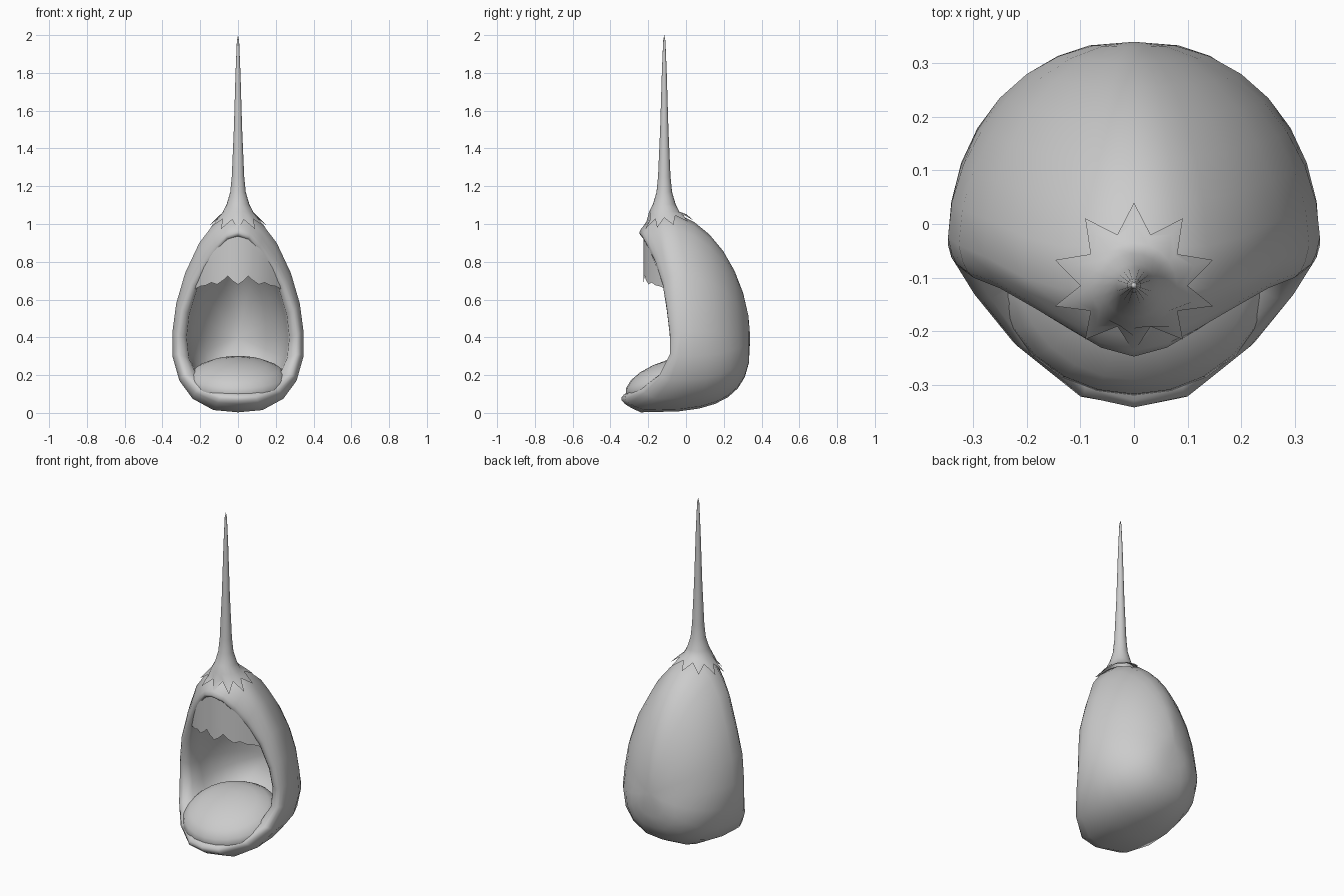
import bpy, math
from mathutils import Vector, Matrix

if "Cube" in bpy.data.objects:
    bpy.data.objects.remove(bpy.data.objects["Cube"])


def make(name, verts, faces, angle=60):
    me = bpy.data.meshes.new(name)
    me.from_pydata([tuple(v) for v in verts], [], faces)
    me.update()
    ob = bpy.data.objects.new(name, me)
    bpy.context.collection.objects.link(ob)
    bpy.ops.object.select_all(action='DESELECT')
    bpy.context.view_layer.objects.active = ob
    ob.select_set(True)
    bpy.ops.object.mode_set(mode='EDIT')
    bpy.ops.mesh.select_all(action='SELECT')
    bpy.ops.mesh.normals_make_consistent(inside=False)
    bpy.ops.object.mode_set(mode='OBJECT')
    bpy.ops.object.shade_smooth_by_angle(angle=math.radians(angle))
    return ob


def loft(name, rings, start=None, end=None, angle=60):
    """Bridge closed rings of equal length, optionally closing to poles."""
    n = len(rings[0])
    verts = [v for r in rings for v in r]
    faces = [(k*n + i, k*n + (i+1) % n, (k+1)*n + (i+1) % n, (k+1)*n + i)
             for k in range(len(rings)-1) for i in range(n)]
    if start is not None:
        verts.append(start)
        faces += [((i+1) % n, i, len(verts)-1) for i in range(n)]
    if end is not None:
        verts.append(end)
        b = (len(rings)-1)*n
        faces += [(b+i, b+(i+1) % n, len(verts)-1) for i in range(n)]
    return make(name, verts, faces, angle)


def mirrored(half):
    return [Vector(p) for p in half] + [Vector((-x, y, z)) for x, y, z in half[-2:0:-1]]


# Pod: outer edge, rim crest and opening edge (right half, top to bottom)
outer = mirrored([(0, -.12, 1.065), (.08, -.12, 1.04), (.14, -.12, .985), (.205, -.1, .9),
                  (.28, -.06, .74), (.327, -.04, .58), (.347, -.025, .43), (.347, -.04, .3),
                  (.31, -.085, .17), (.24, -.16, .075), (.13, -.22, .015), (0, -.24, .003)])
crest = mirrored([(0, -.237, .975), (.065, -.222, .955), (.12, -.195, .9), (.18, -.16, .82),
                  (.25, -.12, .69), (.3, -.1, .55), (.32, -.085, .42), (.318, -.085, .31),
                  (.285, -.14, .2), (.215, -.23, .12), (.1, -.322, .072), (0, -.34, .065)])
inner = mirrored([(0, -.225, .935), (.055, -.21, .915), (.105, -.18, .855), (.15, -.145, .78),
                  (.212, -.105, .67), (.258, -.075, .52), (.272, -.06, .4), (.26, -.06, .29),
                  (.22, -.11, .2), (.16, -.19, .15), (.09, -.27, .12), (0, -.3, .11)])


def bowl(loop, pole, steps):
    """Rings shrinking from a loop to the back pole, fuller near the bottom."""
    rings = []
    for k in range(1, steps):
        a = math.pi/2*k/steps
        ring = []
        for v in loop:
            h = max(0, min(1, v.z/.42))
            p = .65 + .4*h + .03*max(0, min(1, (v.z-.42)/.3))
            c, s = math.cos(a)**p, math.sin(a)**p
            ring.append(Vector((v.x*c, v.y + (pole.y-v.y)*s, pole.z + (v.z-pole.z)*c)))
        rings.append(ring)
    return rings


def rim(t):
    a, b, c = (1-t)*(1-2*t), 4*t*(1-t), t*(2*t-1)
    return [o*a + m*b + i*c for o, m, i in zip(outer, crest, inner)]


back_out, back_in = Vector((0, .34, .4)), Vector((0, .29, .4))
rings = bowl(outer, back_out, 8)[::-1] + [rim(k/6) for k in range(7)] + bowl(inner, back_in, 7)
loft("pod_shell", rings, back_out, back_in, 80)

# Stem flaring into a ten-pointed leafy cap that drapes over the pod
rings = []
for r, z in [(.006, 1.97), (.013, 1.8), (.022, 1.5), (.033, 1.25), (.041, 1.17), (.06, 1.105), (.08, 1.065)]:
    rings.append([Vector((r*math.cos(i*math.pi/10), -.115 + r*math.sin(i*math.pi/10), z)) for i in range(20)])
for notch, tip, zn, zt in [(.095, .118, 1.042, 1.025), (.1, .155, 1.033, .985)]:
    ring = []
    for i in range(20):
        a = math.pi/2 + i*math.pi/10
        r, z = (tip, zt) if i % 2 == 0 else (notch, zn)
        y = r*math.sin(a)
        ring.append(Vector((r*math.cos(a), -.115 + (y if y > 0 else .8*y), z + (.22 if y > 0 else .1)*y)))
    rings.append(ring[15:] + ring[:15])
loft("stem_and_leaf_cap", rings, Vector((0, -.115, 2)), None, 80)

# Ragged curtain hanging from the top of the opening
top = [(0, .955), (.06, .935), (.12, .87), (.17, .79), (.2, .735), (.23, .68)]
hem = [(0, .68), (.03, .7), (.055, .725), (.075, .705), (.11, .68), (.14, .69), (.17, .675), (.2, .67), (.23, .655)]


def lerp(tab, x):
    for (x0, z0), (x1, z1) in zip(tab, tab[1:]):
        if x <= x1 + 1e-6:
            return z0 + (z1-z0)*(x-x0)/(x1-x0)
    return tab[-1][1]


xs = [-x for x, _ in hem[:0:-1]] + [x for x, _ in hem]
rows = 4
verts = []
for x in xs:
    zt, zb = lerp(top, abs(x)), lerp(hem, abs(x))
    for k in range(rows+1):
        verts.append((x, -.225 + 2.2*x*x, zt + (zb-zt)*k/rows))
w = rows + 1
make("curtain", verts, [(i*w+k, i*w+k+1, (i+1)*w+k+1, (i+1)*w+k)
                        for i in range(len(xs)-1) for k in range(rows)])

# Tilted seat cushion filling the bottom of the pod
tilt = Matrix.Translation((0, -.065, .165)) @ Matrix.Rotation(math.radians(16), 4, 'X')
rings = []
for k in range(1, 10):
    a = math.pi*k/10
    rings.append([tilt @ Vector((.27*math.sin(a)*math.cos(b), .265*math.sin(a)*math.sin(b), .12*math.cos(a)))
                  for b in [i*math.pi/12 for i in range(24)]])
loft("seat_cushion", rings, tilt @ Vector((0, 0, .12)), tilt @ Vector((0, 0, -.12)))
